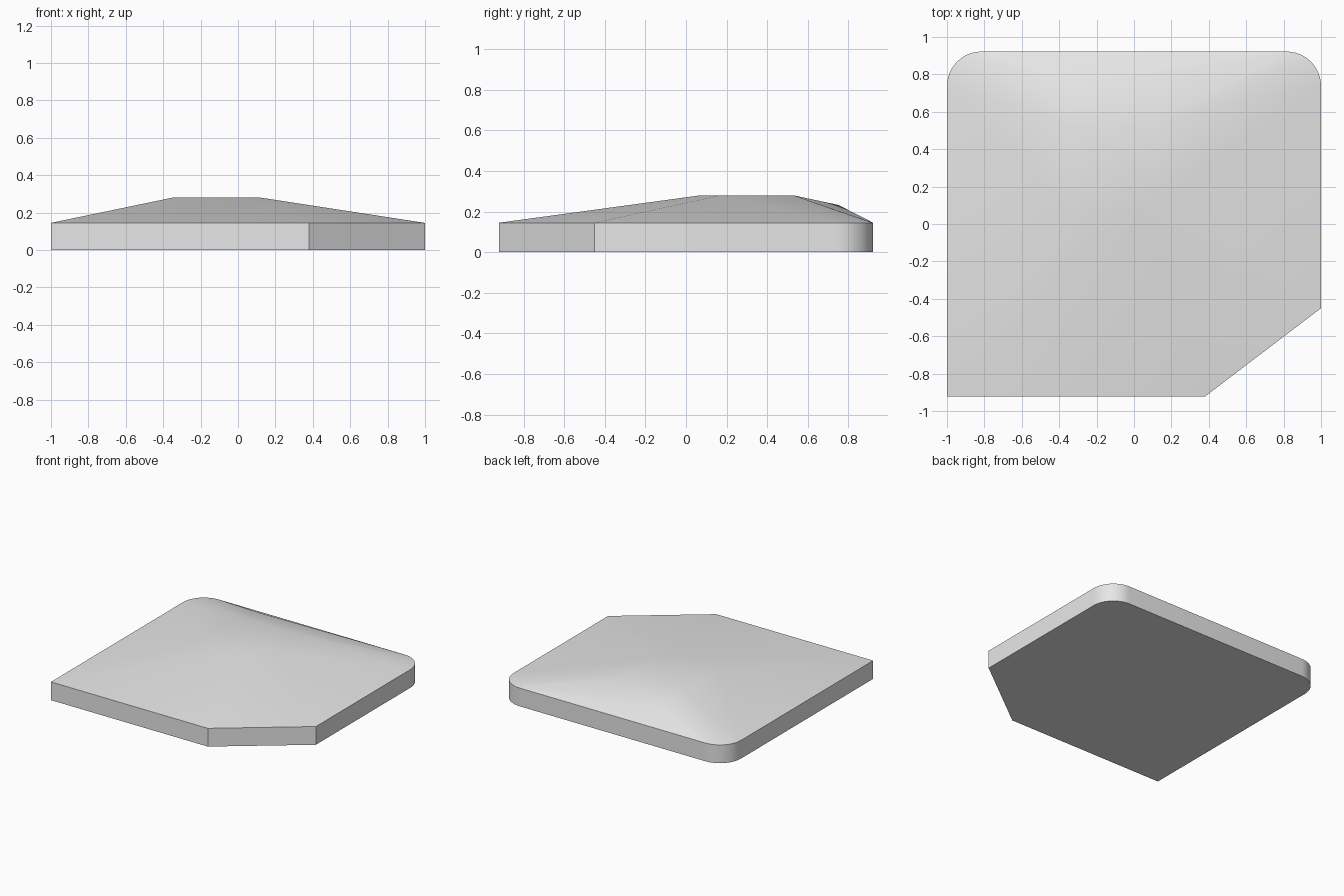
import bpy, bmesh, math

cube = bpy.data.objects.get("Cube")
if cube:
    bpy.data.objects.remove(cube, do_unlink=True)

grey = bpy.data.materials.new("light_grey")
grey.use_nodes = True
colour = (0.8, 0.8, 0.8, 1)
grey.diffuse_color = colour
grey.node_tree.nodes["Principled BSDF"].inputs["Base Color"].default_value = colour

RIM, CROWN = 0.145, 0.28
RADIUS, STEPS = 0.185, 12


def rounded_corner(cx, cy, start):
    """Quarter-circle points, counter-clockwise from the start angle."""
    angles = [start + math.pi / 2 * i / STEPS for i in range(STEPS + 1)]
    return [(cx + RADIUS * math.cos(a), cy + RADIUS * math.sin(a)) for a in angles]


# Footprint: rounded back corners, square front right, clipped front left
outline = [(-1, -0.922), (0.38, -0.922), (1, -0.45)]
outline += rounded_corner(1 - RADIUS, 0.922 - RADIUS, 0)
outline += rounded_corner(RADIUS - 1, 0.922 - RADIUS, math.pi / 2)

# Flat crown and the raised knuckle behind it
crown = [(-0.35, 0.53), (0.12, 0.53), (0.12, 0.17), (0.02, 0.07), (-0.35, 0.07)]
knuckle = (-0.34, 0.75, 0.233)

# Convex body wrapped around the footprint, rim, crown and knuckle
bm = bmesh.new()
for points, z in ((outline, 0), (outline, RIM), (crown, CROWN)):
    for x, y in points:
        bm.verts.new((x, y, z))
bm.verts.new(knuckle)
bmesh.ops.convex_hull(bm, input=bm.verts)
bmesh.ops.dissolve_limit(bm, angle_limit=math.radians(0.2), verts=bm.verts, edges=bm.edges)
bmesh.ops.recalc_face_normals(bm, faces=bm.faces)

mesh = bpy.data.meshes.new("sloped_slab")
bm.to_mesh(mesh)
bm.free()
mesh.materials.append(grey)
slab = bpy.data.objects.new("sloped_slab", mesh)
bpy.context.collection.objects.link(slab)

# Soft shading on the slopes, crisp rim
bpy.ops.object.select_all(action="DESELECT")
slab.select_set(True)
bpy.context.view_layer.objects.active = slab
bpy.ops.object.shade_smooth_by_angle(angle=math.radians(30))
